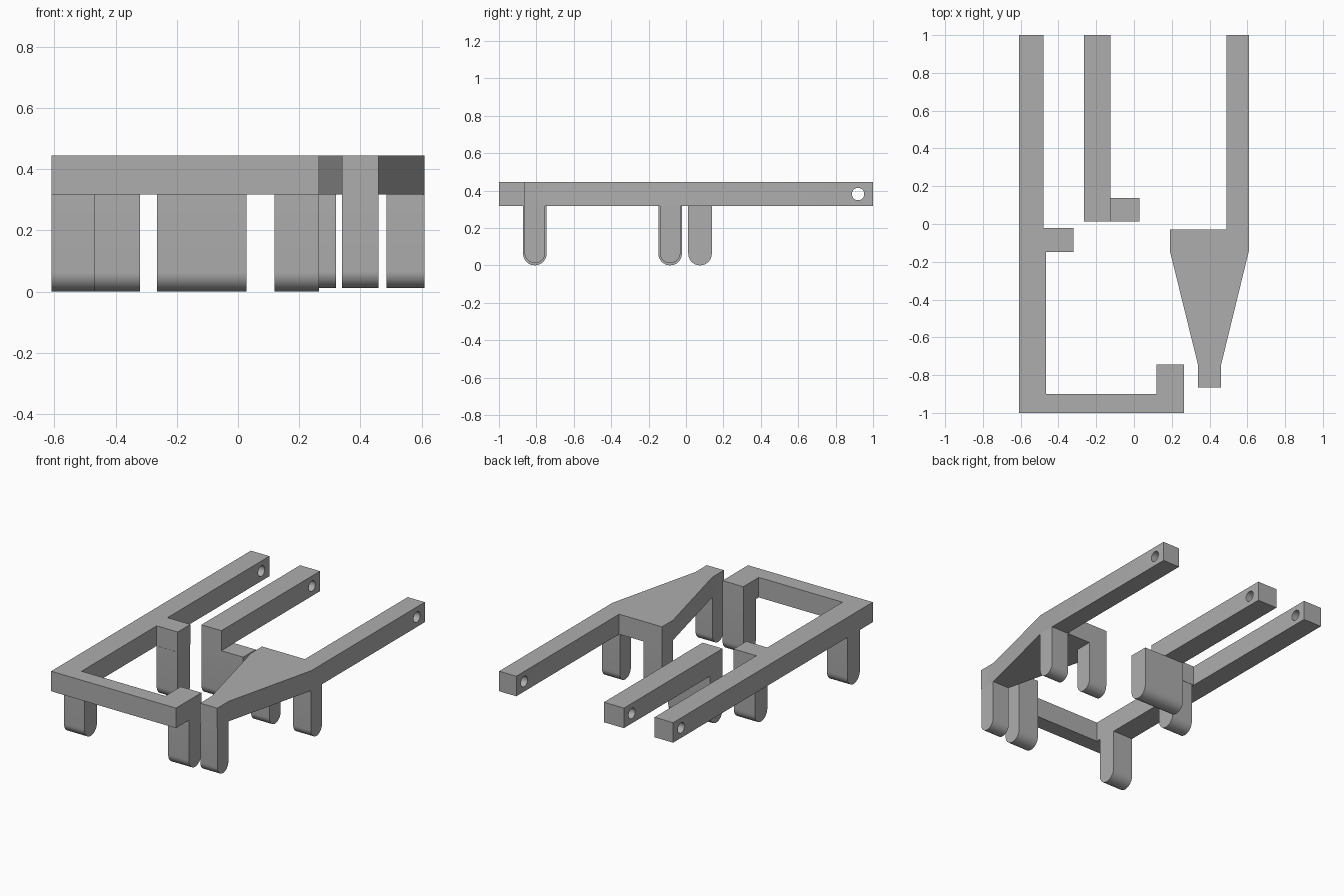
import bpy
import bmesh
import math
from mathutils import Vector

cube = bpy.data.objects.get("Cube")
if cube:
    bpy.data.objects.remove(cube, do_unlink=True)

GREY = (0.42, 0.42, 0.42, 1)
grey = bpy.data.materials.new("plain grey")
grey.use_nodes = True
grey.diffuse_color = GREY
grey.node_tree.nodes["Principled BSDF"].inputs["Base Color"].default_value = GREY

BOTTOM, TOP = 0.318, 0.445


def prism(name, points, direction):
    """Extrude a closed outline along a direction."""
    bm = bmesh.new()
    face = bm.faces.new([bm.verts.new(p) for p in points])
    ext = bmesh.ops.extrude_face_region(bm, geom=[face])
    moved = [g for g in ext["geom"] if isinstance(g, bmesh.types.BMVert)]
    bmesh.ops.translate(bm, verts=moved, vec=Vector(direction))
    bmesh.ops.recalc_face_normals(bm, faces=bm.faces)
    mesh = bpy.data.meshes.new(name)
    bm.to_mesh(mesh)
    bm.free()
    mesh.materials.append(grey)
    obj = bpy.data.objects.new(name, mesh)
    bpy.context.collection.objects.link(obj)
    return obj


def smooth(obj):
    bpy.ops.object.select_all(action="DESELECT")
    obj.select_set(True)
    bpy.context.view_layer.objects.active = obj
    bpy.ops.object.shade_smooth_by_angle(angle=math.radians(30))


def slab(name, outline):
    """Flat beam with a cross hole near its back end."""
    obj = prism(name, [(x, y, BOTTOM) for x, y in outline], (0, 0, TOP - BOTTOM))
    cut = obj.modifiers.new("pin hole", "BOOLEAN")
    cut.operation = "DIFFERENCE"
    cut.solver = "EXACT"
    cut.object = cutter
    bpy.context.view_layer.objects.active = obj
    bpy.ops.object.modifier_apply(modifier=cut.name)
    smooth(obj)


def leg(name, x0, x1, y, radius, foot):
    """Hanging leg with a half-round foot."""
    steps = 20
    outline = [(x0, y - radius, BOTTOM)]
    for i in range(steps + 1):
        a = math.pi * (1 + i / steps)
        outline.append((x0, y + radius * math.cos(a), foot + radius + radius * math.sin(a)))
    outline.append((x0, y + radius, BOTTOM))
    smooth(prism(name, outline, (x1 - x0, 0, 0)))


# Cutter for the pin holes
bpy.ops.mesh.primitive_cylinder_add(vertices=40, radius=0.033, depth=2,
                                    location=(0, 0.92, 0.381), rotation=(0, math.pi / 2, 0))
cutter = bpy.context.object
cutter.name = "pin_hole_cutter"
cutter.hide_render = True

# Hooked frame, short middle bar and tapered arm
slab("hooked_frame", [(-0.61, -1), (0.265, -1), (0.265, -0.745), (0.12, -0.745),
                      (0.12, -0.9), (-0.467, -0.9), (-0.467, -0.147), (-0.32, -0.147),
                      (-0.32, -0.02), (-0.48, -0.02), (-0.48, 1), (-0.61, 1)])
slab("middle_bar", [(-0.265, 0.012), (-0.125, 0.012), (-0.125, 1), (-0.265, 1)])
slab("tapered_arm", [(0.19, -0.03), (0.19, -0.142), (0.34, -0.75), (0.34, -0.865),
                     (0.46, -0.865), (0.46, -0.75), (0.61, -0.135), (0.61, 1),
                     (0.49, 1), (0.49, -0.03)])

# Legs
FRONT, REAR = -0.808, -0.085
leg("frame_corner_leg", -0.61, -0.467, FRONT, 0.063, 0)
leg("frame_hook_leg", 0.12, 0.265, FRONT, 0.063, 0)
leg("frame_tab_leg", -0.467, -0.32, REAR, 0.063, 0)
leg("middle_wide_leg", -0.265, 0.028, 0.075, 0.063, 0)
leg("arm_tip_leg", 0.34, 0.46, FRONT, 0.055, 0.012)
leg("arm_inner_leg", 0.19, 0.32, REAR, 0.055, 0.012)
leg("arm_outer_leg", 0.485, 0.61, REAR, 0.055, 0.012)

bpy.data.objects.remove(cutter, do_unlink=True)
